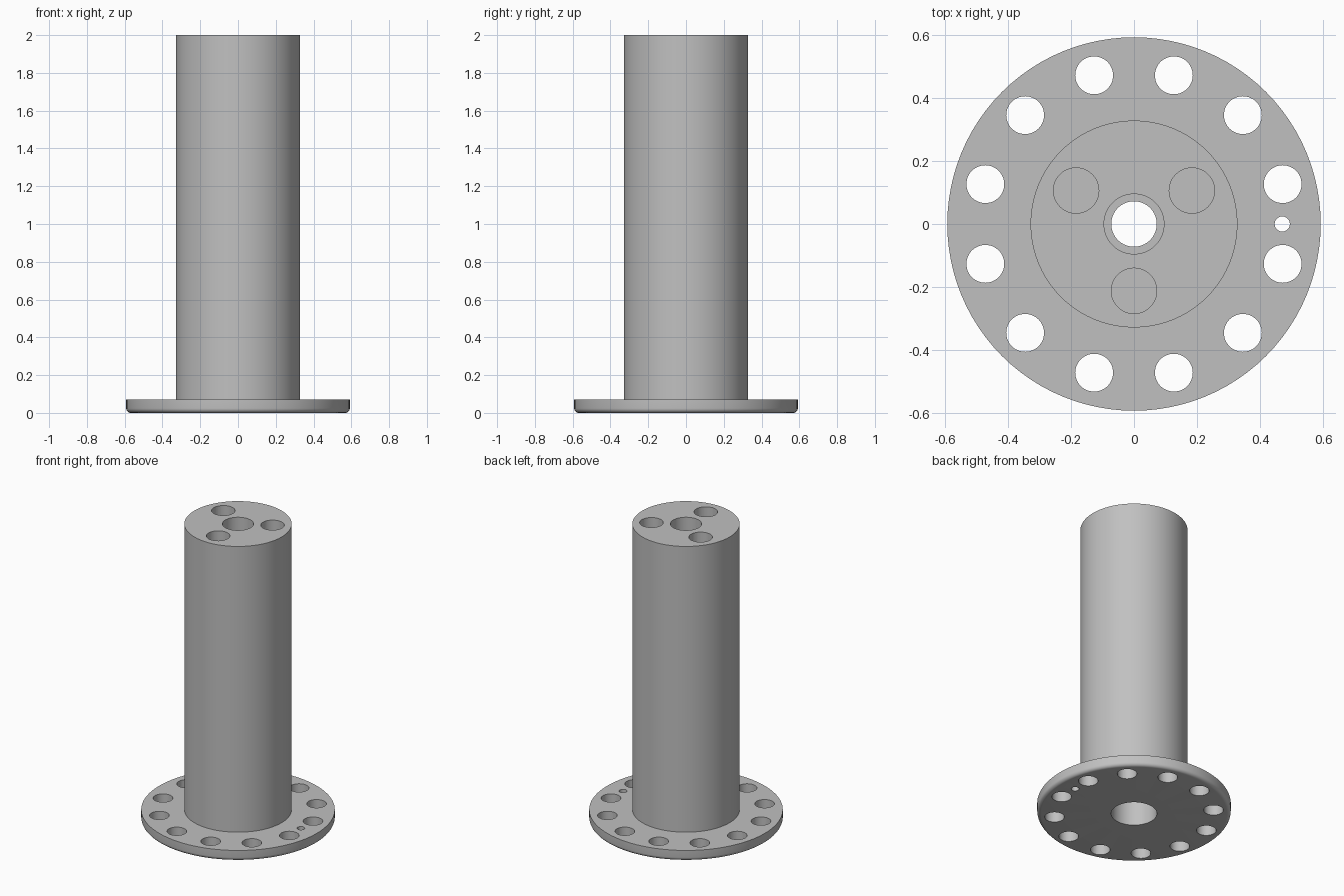
import bpy, bmesh
from math import radians, sin, cos, pi
from mathutils import Matrix

cube = bpy.data.objects.get("Cube")
if cube:
    bpy.data.objects.remove(cube, do_unlink=True)

SEGMENTS = 96
FLANGE_R, FLANGE_H, FILLET = 0.592, 0.072, 0.024
COLUMN_R, HEIGHT = 0.328, 2.0

steel = bpy.data.materials.new("grey steel")
steel.use_nodes = True
colour = (0.53, 0.53, 0.53, 1)
steel.diffuse_color = colour
steel.node_tree.nodes["Principled BSDF"].inputs["Base Color"].default_value = colour


def make_object(name, bm):
    bmesh.ops.recalc_face_normals(bm, faces=bm.faces)
    mesh = bpy.data.meshes.new(name)
    bm.to_mesh(mesh)
    bm.free()
    mesh.materials.append(steel)
    obj = bpy.data.objects.new(name, mesh)
    bpy.context.collection.objects.link(obj)
    return obj


def lathe(name, profile):
    """Revolve a closed (radius, z) profile around the z axis."""
    bm = bmesh.new()
    verts = [bm.verts.new((r, 0, z)) for r, z in profile]
    edges = [bm.edges.new((a, b)) for a, b in zip(verts, verts[1:] + verts[:1])]
    bmesh.ops.spin(bm, geom=verts + edges, cent=(0, 0, 0), axis=(0, 0, 1),
                   angle=2 * pi, steps=SEGMENTS, use_merge=True)
    bmesh.ops.remove_doubles(bm, verts=bm.verts, dist=1e-5)
    return make_object(name, bm)


def add_drill(bm, radius, distance, degrees, bottom, top):
    a = radians(degrees)
    place = Matrix.Translation((distance * cos(a), distance * sin(a), (bottom + top) / 2))
    bmesh.ops.create_cone(bm, cap_ends=True, segments=48, radius1=radius,
                          radius2=radius, depth=top - bottom, matrix=place)


# Flanged column with a rounded lower rim and a stepped bore right through it
rim = [(FLANGE_R - FILLET + FILLET * sin(t), FILLET - FILLET * cos(t))
       for t in (i * pi / 12 for i in range(7))]
profile = rim + [
    (FLANGE_R, FLANGE_H), (COLUMN_R, FLANGE_H), (COLUMN_R, HEIGHT),
    (0.095, HEIGHT), (0.095, 1.5), (0.072, 1.5), (0.072, 0.5), (0.14, 0.5), (0.14, 0),
]
column = lathe("flanged_column", profile)

# Drills: flange bolt circle, small locating hole, blind holes in the column top
bm = bmesh.new()
for i in range(12):
    add_drill(bm, 0.06, 0.488, 15 + 30 * i, -0.1, FLANGE_H + 0.1)
add_drill(bm, 0.024, 0.47, 0, -0.1, FLANGE_H + 0.1)
for degrees in (30, 150, 270):
    add_drill(bm, 0.072, 0.212, degrees, 1.6, HEIGHT + 0.1)
drills = make_object("hole_drills", bm)
drills.hide_render = True

cut = column.modifiers.new("Holes", 'BOOLEAN')
cut.operation = 'DIFFERENCE'
cut.solver = 'EXACT'
cut.object = drills

bpy.ops.object.select_all(action='DESELECT')
bpy.context.view_layer.objects.active = column
column.select_set(True)
bpy.ops.object.modifier_apply(modifier=cut.name)
bpy.data.objects.remove(drills, do_unlink=True)
bpy.ops.object.shade_smooth_by_angle(angle=radians(30))
